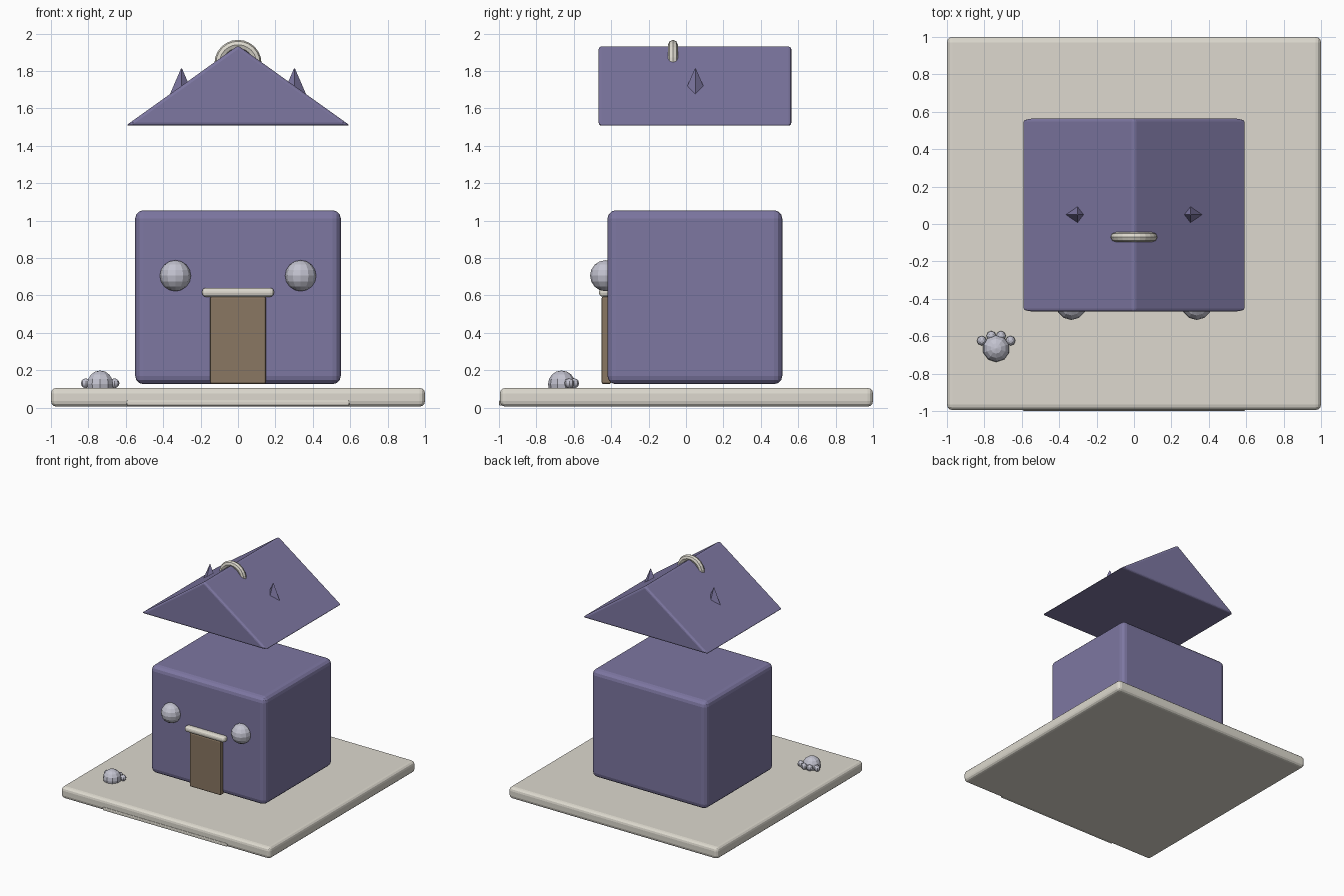
import bpy, bmesh, math
from mathutils import Matrix, Vector

if "Cube" in bpy.data.objects:
    bpy.data.objects.remove(bpy.data.objects["Cube"])


def mat(name, r, g, b):
    m = bpy.data.materials.new(name)
    m.diffuse_color = [(c / 255) ** 2.2 for c in (r, g, b)] + [1]
    m.use_nodes = True
    m.node_tree.nodes["Principled BSDF"].inputs["Base Color"].default_value = m.diffuse_color
    return m


PURPLE = mat("dusty purple", 124, 118, 160)
STONE = mat("warm stone", 220, 216, 205)
BROWN = mat("door brown", 136, 118, 98)
GREY = mat("pale blue grey", 193, 193, 206)


def add(name, bm, material, bevel=0, segments=3, smooth=False):
    me = bpy.data.meshes.new(name)
    bmesh.ops.recalc_face_normals(bm, faces=bm.faces[:])
    if bevel:
        bmesh.ops.bevel(bm, geom=bm.edges[:], offset=bevel, segments=segments,
                        profile=0.5, affect='EDGES', clamp_overlap=True)
    for f in bm.faces:
        f.smooth = smooth
    bm.to_mesh(me)
    bm.free()
    me.materials.append(material)
    ob = bpy.data.objects.new(name, me)
    bpy.context.collection.objects.link(ob)
    return ob


def box(name, lo, hi, material, bevel, segments=3):
    bm = bmesh.new()
    lo, hi = Vector(lo), Vector(hi)
    m = Matrix.Translation((lo + hi) / 2) @ Matrix.Diagonal((*(hi - lo), 1))
    bmesh.ops.create_cube(bm, size=1, matrix=m)
    return add(name, bm, material, bevel, segments)


def ball(name, loc, r, material, seg=12, rings=8):
    bm = bmesh.new()
    bmesh.ops.create_uvsphere(bm, u_segments=seg, v_segments=rings, radius=r,
                              matrix=Matrix.Translation(loc))
    return add(name, bm, material)


# base slab and front step strip
box("base_slab", (-1, -0.995, 0.005), (1, 1, 0.105), STONE, 0.03)
box("front_strip", (-0.595, -1.0, 0.01), (0.595, -0.9, 0.04), STONE, 0.008, 2)

# house body, door and lintel
box("house_body", (-0.55, -0.42, 0.125), (0.55, 0.515, 1.055), PURPLE, 0.045)
box("door", (-0.15, -0.452, 0.125), (0.15, -0.40, 0.595), BROWN, 0.012, 2)
box("door_lintel", (-0.192, -0.465, 0.592), (0.192, -0.405, 0.64), STONE, 0.02)

# gable roof: triangle extruded along y
bm = bmesh.new()
tri = [bm.verts.new(p) for p in ((-0.60, -0.467, 1.507), (0.60, -0.467, 1.507), (0, -0.467, 1.936))]
face = bm.faces.new(tri)
ext = bmesh.ops.extrude_face_region(bm, geom=[face])
bmesh.ops.translate(bm, vec=(0, 1.03, 0),
                    verts=[v for v in ext["geom"] if isinstance(v, bmesh.types.BMVert)])
add("roof", bm, PURPLE, 0.016)

# mirrored pairs: round wall lamps and roof spikes
for side, s in (("left", -1), ("right", 1)):
    ball(side + "_round_lamp", (s * 0.335, -0.43, 0.705), 0.083, GREY)
    bm = bmesh.new()
    bmesh.ops.create_cone(bm, cap_ends=True, segments=4, radius1=0.072, radius2=0.003,
                          depth=0.16, matrix=Matrix.Translation((s * 0.302, 0.05, 1.732)))
    add(side + "_roof_spike", bm, PURPLE)

# ring over the ridge
bm = bmesh.new()
N, M = 24, 8
rings = []
for i in range(N):
    a = 2 * math.pi * i / N
    ring = []
    for j in range(M):
        b = 2 * math.pi * j / M
        r = 0.1 + 0.026 * math.cos(b)
        ring.append(bm.verts.new((r * math.cos(a), -0.07 + 0.026 * math.sin(b),
                                  1.84 + r * math.sin(a))))
    rings.append(ring)
for i in range(N):
    p, q = rings[i], rings[(i + 1) % N]
    for j in range(M):
        k = (j + 1) % M
        bm.faces.new((p[j], q[j], q[k], p[k]))
add("ridge_ring", bm, STONE)

# paw-shaped stone: pad and four toes
ball("paw_pad", (-0.737, -0.665, 0.125), 0.073, GREY, 10, 8)
for i, (dx, y) in enumerate(((-0.077, -0.624), (-0.026, -0.598), (0.026, -0.598), (0.077, -0.624))):
    ball("paw_toe_%d" % (i + 1), (-0.737 + dx, y, 0.13), 0.026, GREY, 8, 6)
